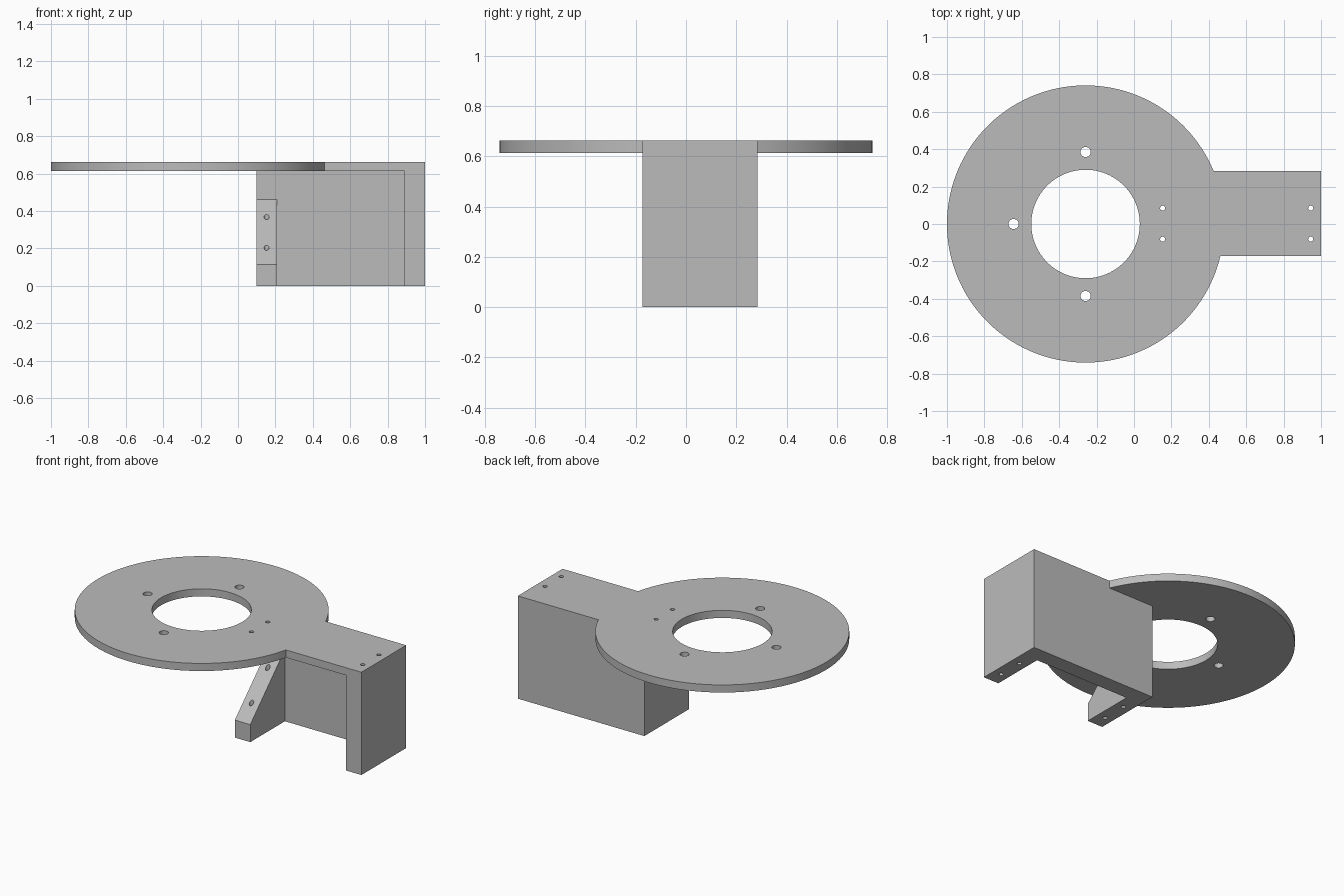
import bpy
import bmesh
import math
from mathutils import Matrix, Vector

cube = bpy.data.objects.get("Cube")
if cube:
    bpy.data.objects.remove(cube, do_unlink=True)

grey = bpy.data.materials.new("plain grey")
grey.use_nodes = True
colour = (0.5, 0.5, 0.5, 1)
grey.diffuse_color = colour
grey.node_tree.nodes["Principled BSDF"].inputs["Base Color"].default_value = colour

# Main dimensions
CX, R, BORE = -0.259, 0.741, 0.29
FRONT, BACK, WALL = -0.172, 0.284, 0.18
LEFT, RIGHT, THICK = 0.098, 1.0, 0.11
UNDER, TOP = 0.613, 0.662


def prism(name, points, depth):
    """Extrude a closed outline of 3D points along a vector."""
    bm = bmesh.new()
    face = bm.faces.new([bm.verts.new(p) for p in points])
    moved = bmesh.ops.extrude_face_region(bm, geom=[face])["geom"]
    verts = [g for g in moved if isinstance(g, bmesh.types.BMVert)]
    bmesh.ops.translate(bm, verts=verts, vec=Vector(depth))
    bmesh.ops.recalc_face_normals(bm, faces=bm.faces)
    return finish(name, bm)


def finish(name, bm):
    mesh = bpy.data.meshes.new(name)
    bm.to_mesh(mesh)
    bm.free()
    mesh.materials.append(grey)
    obj = bpy.data.objects.new(name, mesh)
    bpy.context.collection.objects.link(obj)
    return obj


def drill(x, y, radius, sides):
    """Vertical cutter through the full height."""
    bm = bmesh.new()
    bmesh.ops.create_cone(bm, cap_ends=True, segments=sides, radius1=radius,
                          radius2=radius, depth=2, matrix=Matrix.Translation((x, y, 0.5)))
    return finish("hole_cutter", bm)


def combine(target, other, operation):
    mod = target.modifiers.new(operation.lower(), "BOOLEAN")
    mod.operation, mod.solver, mod.object = operation, "EXACT", other
    bpy.context.view_layer.objects.active = target
    bpy.ops.object.modifier_apply(modifier=mod.name)
    bpy.data.objects.remove(other, do_unlink=True)


# Round plate with its rectangular arm
start = math.asin(BACK / R)
end = 2 * math.pi + math.asin(FRONT / R)
steps = 128
outline = []
for i in range(steps + 1):
    a = start + (end - start) * i / steps
    outline.append((CX + R * math.cos(a), R * math.sin(a), UNDER))
outline += [(RIGHT, FRONT, UNDER), (RIGHT, BACK, UNDER)]
bracket = prism("mounting_bracket", outline, (0, 0, TOP - UNDER))

# Back wall and full-depth end wall
inner = RIGHT - THICK
plan = [(LEFT, BACK), (LEFT, WALL), (inner, WALL), (inner, FRONT), (RIGHT, FRONT), (RIGHT, BACK)]
walls = prism("walls", [(x, y, 0) for x, y in plan], (0, 0, UNDER))
combine(bracket, walls, "UNION")

# Sloped gusset at the inner end
side = [(FRONT, 0), (BACK, 0), (BACK, UNDER), (WALL, UNDER), (WALL, 0.462), (FRONT, 0.113)]
gusset = prism("gusset", [(LEFT, y, z) for y, z in side], (THICK, 0, 0))
combine(bracket, gusset, "UNION")

# Central bore, plate bolt holes and screw holes through the walls
holes = [(CX, 0, BORE, 96)]
for k in (1, 2, 3):
    a = k * math.pi / 2
    holes.append((CX + 0.385 * math.cos(a), 0.385 * math.sin(a), 0.027, 32))
for x in (LEFT + THICK / 2, RIGHT - THICK / 2):
    for y in (-0.081, 0.085):
        holes.append((x, y, 0.0135, 24))
for hole in holes:
    combine(bracket, drill(*hole), "DIFFERENCE")

# Merge flush faces and shade the round edges smooth
bm = bmesh.new()
bm.from_mesh(bracket.data)
bmesh.ops.remove_doubles(bm, verts=bm.verts, dist=0.00005)
bmesh.ops.dissolve_limit(bm, angle_limit=0.002, verts=bm.verts, edges=bm.edges)
bm.to_mesh(bracket.data)
bm.free()
bpy.ops.object.select_all(action="DESELECT")
bracket.select_set(True)
bpy.context.view_layer.objects.active = bracket
bpy.ops.object.shade_smooth_by_angle(angle=math.radians(25))
